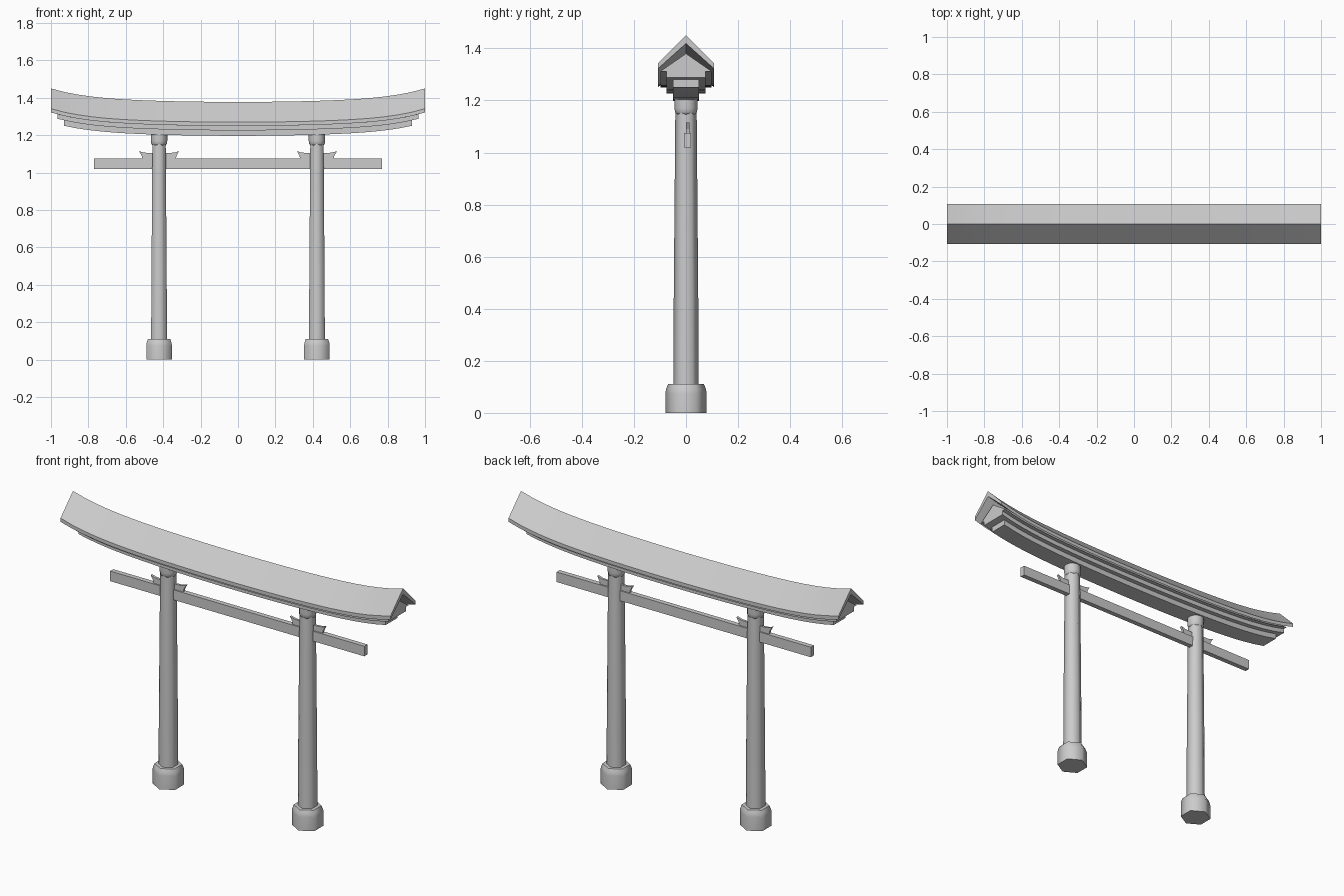
import bpy
from math import radians, sin, cos, pi

if "Cube" in bpy.data.objects:
    bpy.data.objects.remove(bpy.data.objects["Cube"])


def make(name, verts, faces, smooth=None):
    me = bpy.data.meshes.new(name)
    me.from_pydata(verts, [], faces)
    me.validate()
    if smooth:
        me.shade_smooth()
        me.set_sharp_from_angle(angle=radians(smooth))
    ob = bpy.data.objects.new(name, me)
    bpy.context.collection.objects.link(ob)
    return ob


def loft(name, rings, smooth=None):
    # skin a list of equal-length closed rings and cap both ends
    n = len(rings[0])
    verts = [v for r in rings for v in r]
    faces = [tuple(range(n))[::-1],
             tuple(range((len(rings) - 1) * n, len(rings) * n))]
    for k in range(len(rings) - 1):
        for i in range(n):
            j = (i + 1) % n
            faces.append((k * n + i, k * n + j, (k + 1) * n + j, (k + 1) * n + i))
    return make(name, verts, faces, smooth)


def rise(x):
    return 0.032 * x ** 2 + 0.040 * x ** 6


def swept_beam(name, half_len, profile, segs=28):
    # (y, z) profile swept along x, following the upturned curve
    xs = [half_len * (2 * k / segs - 1) for k in range(segs + 1)]
    return loft(name, [[(x, y, z + rise(x)) for y, z in profile] for x in xs], 30)


def turned(name, x0, levels, sides, smooth=65):
    # stacked polygon rings of (radius, z), a corner pointing along y
    rings = []
    for r, z in levels:
        rings.append([(x0 + r * sin(2 * pi * i / sides), -r * cos(2 * pi * i / sides), z)
                      for i in range(sides)][::1])
    return loft(name, rings, smooth)


def slab(name, outline, y0, y1):
    # (x, z) outline extruded along y
    return loft(name, [[(x, y, z) for x, z in outline] for y in (y1, y0)])


# roof and curved lintel layers
swept_beam("roof", 1.0, [(-0.108, 1.25), (0, 1.347), (0.108, 1.25),
                         (0.108, 1.27), (0, 1.378), (-0.108, 1.27)])
swept_beam("roof_core", 0.965, [(-0.098, 1.25), (0.098, 1.25), (0, 1.318)])
swept_beam("upper_lintel", 0.965, [(-0.075, 1.226), (0.075, 1.226),
                                   (0.075, 1.251), (-0.075, 1.251)])
swept_beam("lower_lintel", 0.93, [(-0.05, 1.197), (0.05, 1.197),
                                  (0.05, 1.227), (-0.05, 1.227)])

# straight tie beam
slab("tie_beam", [(-0.77, 1.02), (0.77, 1.02), (0.77, 1.075), (-0.77, 1.075)],
     -0.007, 0.02)

# pillars with base, cap and wedges
half = [(0.09, 1.074), (0.093, 1.09), (0.107, 1.115), (0.08, 1.107), (0.045, 1.105)]
for side, x in (("left", -0.422), ("right", 0.422)):
    turned(side + "_base", x, [(0.079, 0), (0.079, 0.075), (0.077, 0.09), (0.069, 0.11)], 6)
    turned(side + "_pillar", x, [(0.049, 0.1), (0.047, 0.45), (0.041, 1.16)], 6)
    turned(side + "_cap", x, [(0.036, 1.146), (0.042, 1.155), (0.044, 1.17),
                              (0.044, 1.205)], 12)
    outline = [(x + a, z) for a, z in half] + [(x - a, z) for a, z in half[::-1]]
    slab(side + "_wedge", outline, 0.0, 0.013)
